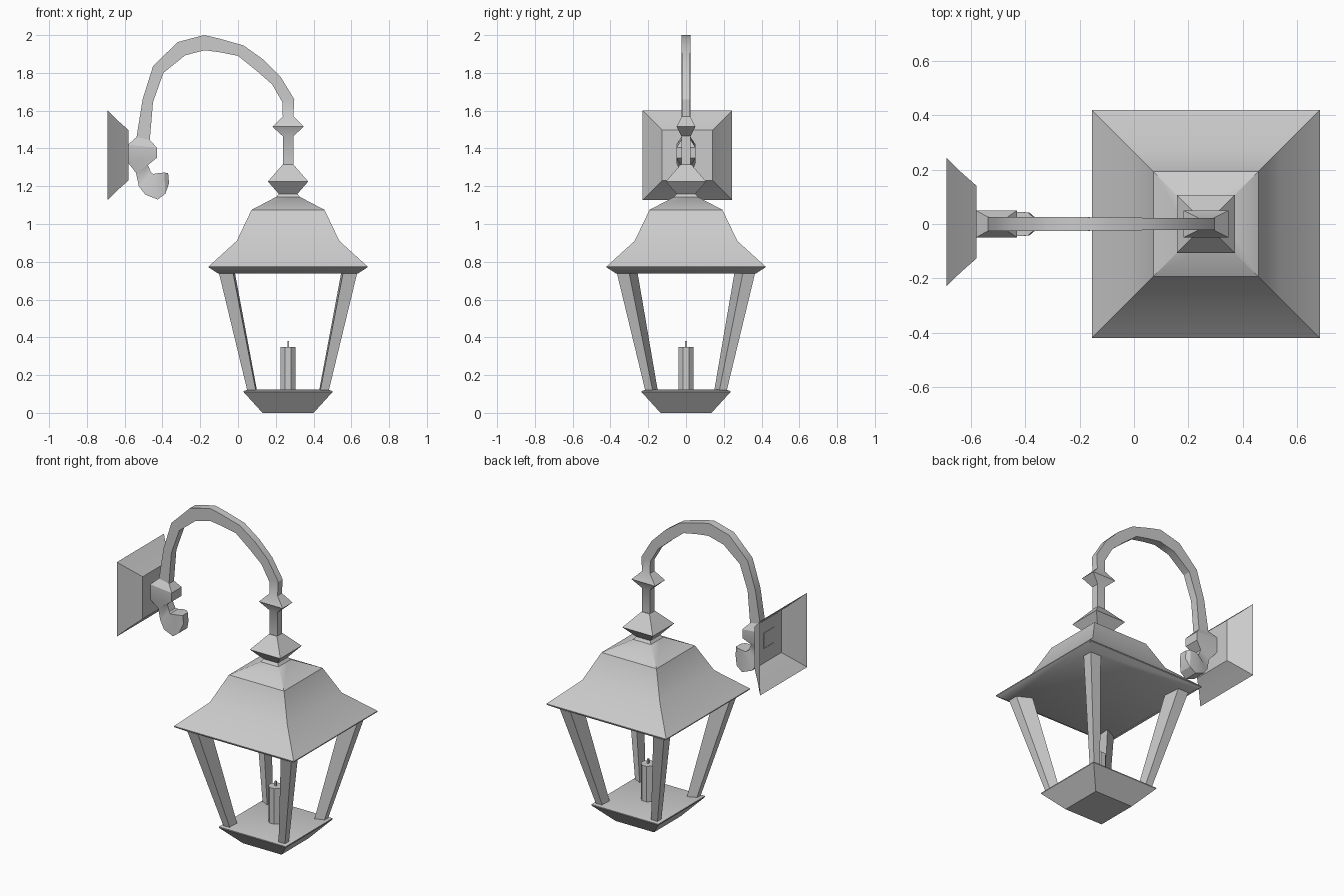
import bpy, bmesh, math
from mathutils import Vector

if "Cube" in bpy.data.objects:
    bpy.data.objects.remove(bpy.data.objects["Cube"])

CX = 0.265  # lantern axis


def loft(name, rings, cap_start=True, cap_end=True, angle=30):
    """Skin a list of equal-sized point rings into one mesh object."""
    bm = bmesh.new()
    vr = [[bm.verts.new(p) for p in r] for r in rings]
    n = len(vr[0])
    for a, b in zip(vr, vr[1:]):
        for i in range(n):
            j = (i + 1) % n
            bm.faces.new((a[i], a[j], b[j], b[i]))
    if cap_start:
        bm.faces.new(vr[0][::-1])
    if cap_end:
        bm.faces.new(vr[-1])
    bmesh.ops.recalc_face_normals(bm, faces=bm.faces)
    me = bpy.data.meshes.new(name)
    bm.to_mesh(me)
    bm.free()
    ob = bpy.data.objects.new(name, me)
    bpy.context.collection.objects.link(ob)
    bpy.ops.object.select_all(action='DESELECT')
    bpy.context.view_layer.objects.active = ob
    ob.select_set(True)
    if angle:
        bpy.ops.object.shade_smooth_by_angle(angle=math.radians(angle))
    return ob


def tower(name, profile, angle=30):
    """Rectangular sections (z, half x, half y) stacked on the lantern axis."""
    return loft(name, [[(CX - hx, -hy, z), (CX + hx, -hy, z), (CX + hx, hy, z), (CX - hx, hy, z)]
                       for z, hx, hy in profile], angle=angle)


def square(name, profile, angle=30):
    return tower(name, [(z, h, h) for z, h in profile], angle)


# Lantern base, roof and finial
square("lantern_base", [(0, .135), (.055, .185), (.11, .235), (.116, .235), (.125, .205)])
square("lantern_roof", [(.738, .37), (.77, .42), (.776, .42), (.91, .272), (1.075, .193), (1.15, .05)], 36)
square("roof_finial", [(1.14, .065), (1.16, .05), (1.225, .107), (1.315, .028)])

# Hanging rod with knob
tower("hanging_rod", [(1.30, .028, .024), (1.465, .028, .024), (1.515, .083, .05),
                      (1.57, .028, .022), (1.66, .028, .022)])

# Four tapered corner posts
section = [(0, 0), (.075, 0), (.085, .11), (0, .065)]
for sx, xn in ((-1, "left"), (1, "right")):
    for sy, yn in ((-1, "front"), (1, "back")):
        rings = [[(CX + sx * (h - dx * k), sy * (h - dy * k), z) for dx, dy in section]
                 for z, h, k in ((.115, .215, .6), (.745, .367, 1))]
        loft(f"{yn}_{xn}_post", rings, angle=0)


# Candle and wick
def prism(name, r, z0, z1, n):
    loft(name, [[(CX + r * math.cos((i + .5) * math.tau / n), r * math.sin((i + .5) * math.tau / n), z)
                 for i in range(n)] for z in (z0, z1)], angle=0)


prism("candle", .044, .115, .35, 8)
prism("wick", .006, .345, .38, 4)

# Curved arm, boss and curled end: (outer x, z, inner x, z, half depth)
arm = [(.293, 1.57, .237, 1.57, .022), (.298, 1.66, .235, 1.645, .022), (.225, 1.78, .18, 1.74, .022),
       (.135, 1.87, .10, 1.81, .022), (.03, 1.945, 0, 1.89, .023), (-.10, 1.982, -.09, 1.908, .024),
       (-.18, 2.0, -.175, 1.92, .025), (-.32, 1.963, -.28, 1.893, .025), (-.45, 1.835, -.395, 1.8, .025),
       (-.505, 1.66, -.45, 1.645, .025), (-.537, 1.46, -.467, 1.445, .025),
       (-.582, 1.42, -.43, 1.405, .05), (-.582, 1.325, -.43, 1.35, .05),
       (-.54, 1.27, -.477, 1.312, .028), (-.525, 1.20, -.46, 1.272, .03),
       (-.49, 1.155, -.448, 1.265, .042), (-.425, 1.13, -.42, 1.27, .045),
       (-.385, 1.16, -.39, 1.272, .042), (-.365, 1.215, -.37, 1.27, .025)]
loft("curved_arm", [[(a, -w, b), (a, w, b), (c, w, d), (c, -w, d)] for a, b, c, d, w in arm])

# Wall plate, hollow at the back
plate = [(-.69, .236, .236), (-.64, .187, .187), (-.58, .134, .134)]
loft("wall_plate", [[(x, .007 + sy * hy, 1.364 + sz * hz)
                     for sy, sz in ((-1, -1), (1, -1), (1, 1), (-1, 1))]
                    for x, hy, hz in plate], cap_start=False)
